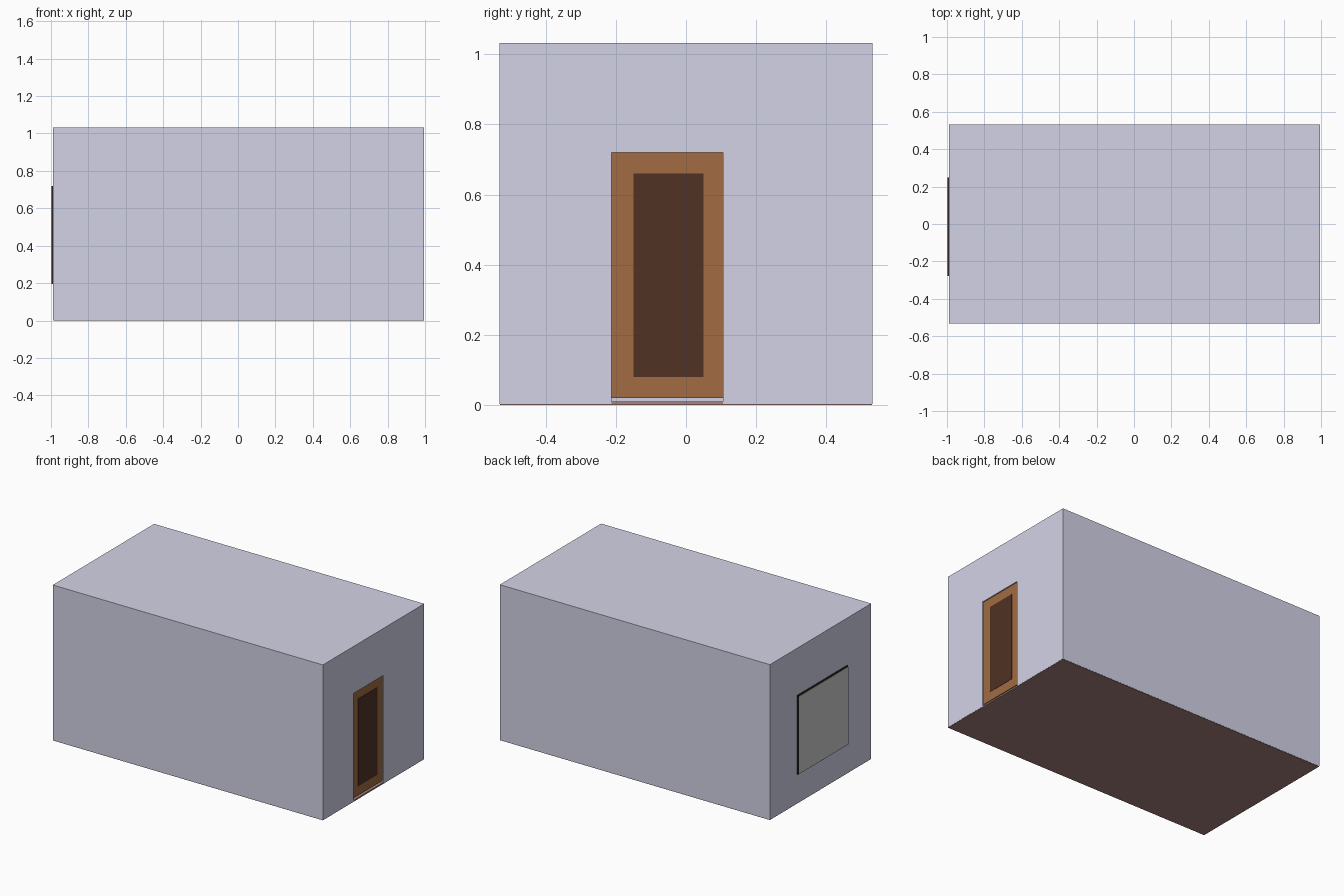
import bpy
from mathutils import Vector

if "Cube" in bpy.data.objects:
    bpy.data.objects.remove(bpy.data.objects["Cube"])


def material(name, r, g, b):
    m = bpy.data.materials.new(name)
    m.diffuse_color = (r, g, b, 1)
    m.use_nodes = True
    m.node_tree.nodes["Principled BSDF"].inputs["Base Color"].default_value = m.diffuse_color
    return m


WALL = material("wall_paint", 0.65, 0.65, 0.80)
WOOD = material("door_wood", 0.36, 0.15, 0.055)
DARK = material("dark_wood", 0.08, 0.032, 0.018)
FLOOR = material("floor_wood", 0.38, 0.22, 0.21)
FRAME = material("window_frame", 0.03, 0.02, 0.015)


def box(name, lo, hi, mat=None):
    lo, hi = Vector(lo), Vector(hi)
    bpy.ops.mesh.primitive_cube_add(size=1, location=(lo + hi) / 2)
    ob = bpy.context.object
    ob.name = name
    ob.scale = hi - lo
    bpy.ops.object.transform_apply(location=False, rotation=False, scale=True)
    if mat:
        ob.data.materials.append(mat)
    return ob


def cut(target, name, lo, hi):
    cutter = box(name, lo, hi)
    cutter.hide_render = True
    cutter.hide_set(True)
    mod = target.modifiers.new(name, 'BOOLEAN')
    mod.operation = 'DIFFERENCE'
    mod.object = cutter
    mod.solver = 'EXACT'


X0, X1, Y, H, T = -0.988, 0.995, 0.531, 1.032, 0.012

# Long walls and ceiling
for name, s in (("front_wall", -1), ("back_wall", 1)):
    ys = sorted((s * Y, s * (Y - T)))
    box(name, (X0, ys[0], 0.003), (X1, ys[1], H), WALL)
box("ceiling", (X0 + T, -Y + T, H - T), (X1 - T, Y - T, H), WALL)

# End walls with openings
door_wall = box("door_wall", (X1 - T, -Y + T, 0.003), (X1, Y - T, H), WALL)
cut(door_wall, "door_opening", (X1 - 0.1, -0.212, -0.1), (X1 + 0.1, 0.105, 0.72))
window_wall = box("window_wall", (X0, -Y + T, 0.003), (X0 + T, Y - T, H), WALL)
cut(window_wall, "window_opening", (X0 - 0.1, -0.278, 0.195), (X0 + 0.1, 0.248, 0.72))

# Floor
box("floor", (X0 + 0.001, -Y + 0.001, 0), (X1 - 0.001, Y - 0.001, 0.01), FLOOR)

# Door leaf, slightly recessed, with dark inset panel
box("door", (X1 - 0.03, -0.212, 0.02), (X1 - 0.008, 0.105, 0.72), WOOD)
box("door_panel", (X1 - 0.032, -0.15, 0.08), (X1 - 0.006, 0.05, 0.66), DARK)

# Window frame and pane
box("window_frame", (X0 - 0.008, -0.278, 0.195), (X0 + 0.02, 0.248, 0.72), FRAME)
box("window_pane", (X0 - 0.010, -0.276, 0.197), (X0 + 0.022, 0.238, 0.712))
